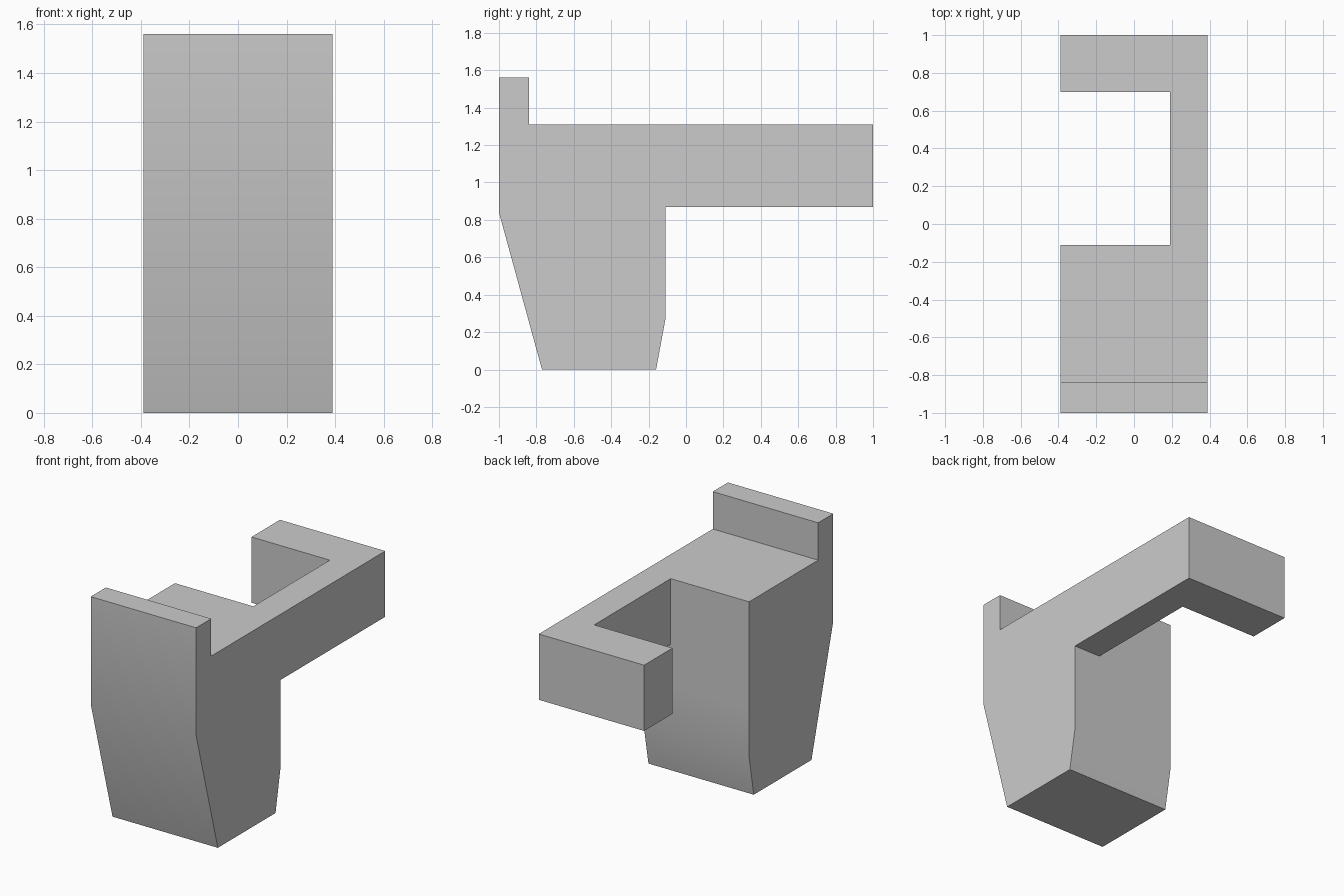
import bpy
import bmesh
from math import radians
from mathutils import Vector

cube = bpy.data.objects.get("Cube")
if cube:
    bpy.data.objects.remove(cube, do_unlink=True)

HALF_WIDTH = 0.39

# Plain grey material
grey = bpy.data.materials.new("light_grey")
grey.use_nodes = True
colour = (0.6, 0.6, 0.6, 1)
grey.diffuse_color = colour
grey.node_tree.nodes["Principled BSDF"].inputs["Base Color"].default_value = colour


def extrude_along_x(name, profile, x0, x1):
    """Make a solid from a (y, z) outline swept from x0 to x1."""
    bm = bmesh.new()
    face = bm.faces.new([bm.verts.new((x0, y, z)) for y, z in profile])
    swept = bmesh.ops.extrude_face_region(bm, geom=[face])["geom"]
    moved = [v for v in swept if isinstance(v, bmesh.types.BMVert)]
    bmesh.ops.translate(bm, verts=moved, vec=Vector((x1 - x0, 0, 0)))
    bmesh.ops.recalc_face_normals(bm, faces=bm.faces)
    mesh = bpy.data.meshes.new(name)
    bm.to_mesh(mesh)
    bm.free()
    mesh.materials.append(grey)
    obj = bpy.data.objects.new(name, mesh)
    bpy.context.collection.objects.link(obj)
    return obj


# Tapered block with a raised front lip and a long rear arm
block = [(-0.77, 0), (-0.16, 0), (-0.11, 0.27), (-0.11, 0.87), (1, 0.87),
         (1, 1.31), (-0.84, 1.31), (-0.84, 1.56), (-1, 1.56), (-1, 0.84)]
bracket = extrude_along_x("hooked_bracket", block, -HALF_WIDTH, HALF_WIDTH)

# Open slot that leaves a narrow arm and a hook at its end
slot = [(-0.11, 0.6), (0.7, 0.6), (0.7, 1.5), (-0.11, 1.5)]
cutter = extrude_along_x("slot_cutter", slot, -0.6, 0.19)
cutter.hide_render = True

cut = bracket.modifiers.new("slot", "BOOLEAN")
cut.operation = "DIFFERENCE"
cut.solver = "EXACT"
cut.object = cutter
bpy.ops.object.select_all(action="DESELECT")
bracket.select_set(True)
bpy.context.view_layer.objects.active = bracket
bpy.ops.object.modifier_apply(modifier=cut.name)
bpy.data.objects.remove(cutter, do_unlink=True)

# Soft bends on the front and back, crisp corners elsewhere
bpy.ops.object.shade_smooth_by_angle(angle=radians(30))
